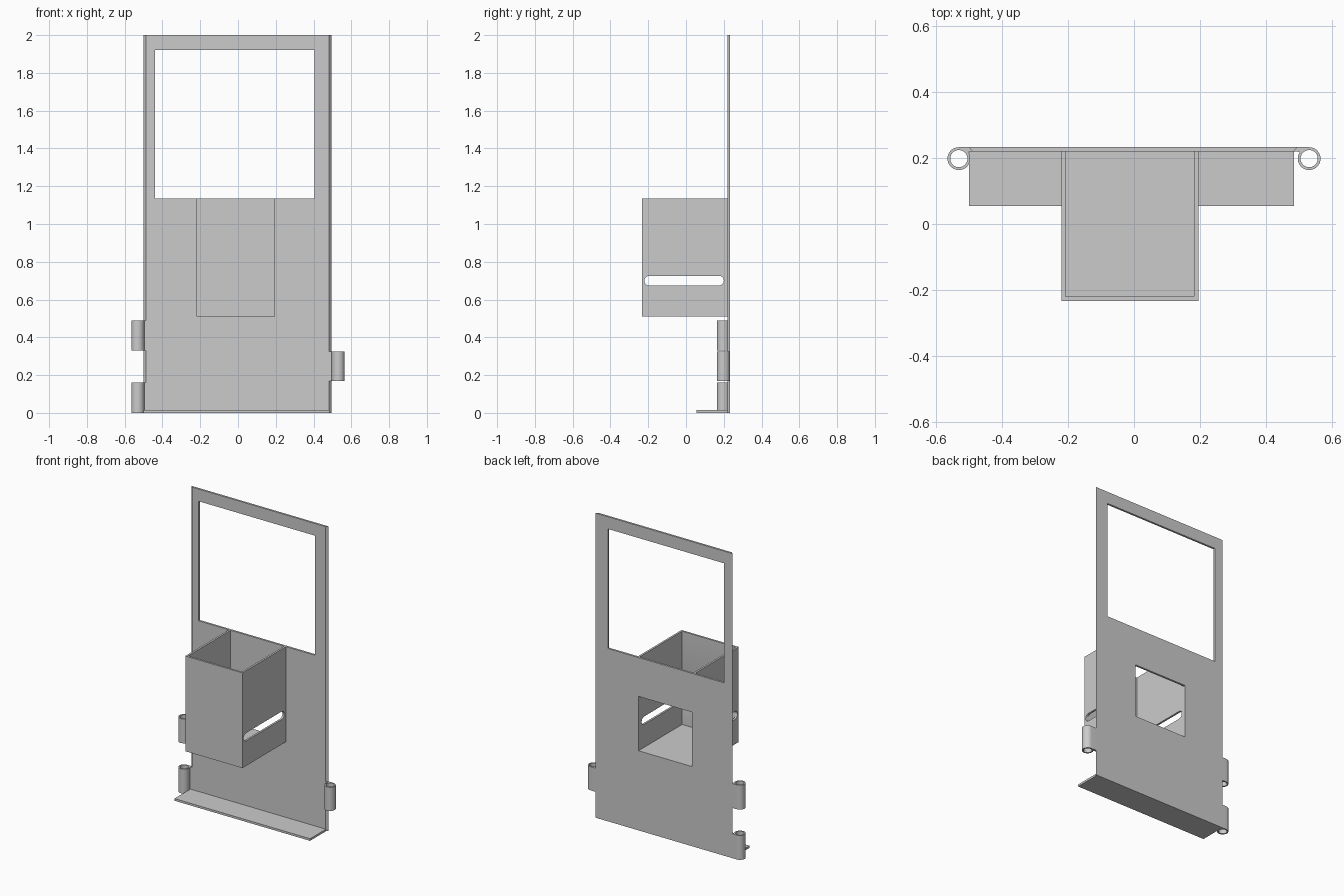
import bpy, bmesh
from math import cos, sin, radians
from mathutils import Vector

if "Cube" in bpy.data.objects:
    bpy.data.objects.remove(bpy.data.objects["Cube"])

BACK, FRONT = 0.2325, 0.219      # y of the panel's two faces


def prism(name, pts, lo, hi, axis="z"):
    """Extrude a closed 2D profile along z (xy profile) or x (yz profile)."""
    bm = bmesh.new()
    place = (lambda a, b: (a, b, lo)) if axis == "z" else (lambda a, b: (lo, a, b))
    step = Vector((0, 0, hi - lo)) if axis == "z" else Vector((hi - lo, 0, 0))
    face = bm.faces.new([bm.verts.new(place(a, b)) for a, b in pts])
    ext = bmesh.ops.extrude_face_region(bm, geom=[face], use_keep_orig=True)
    bmesh.ops.translate(bm, vec=step,
                        verts=[g for g in ext["geom"] if isinstance(g, bmesh.types.BMVert)])
    bmesh.ops.recalc_face_normals(bm, faces=bm.faces)
    me = bpy.data.meshes.new(name)
    bm.to_mesh(me)
    bm.free()
    ob = bpy.data.objects.new(name, me)
    bpy.context.collection.objects.link(ob)
    return ob


def block(name, x0, x1, y0, y1, z0, z1):
    return prism(name, [(x0, y0), (x1, y0), (x1, y1), (x0, y1)], z0, z1)


def arc(cx, cy, r, a0, a1, n):
    return [(cx + r * cos(radians(a0 + (a1 - a0) * i / n)),
             cy + r * sin(radians(a0 + (a1 - a0) * i / n))) for i in range(n + 1)]


def activate(ob):
    bpy.ops.object.select_all(action="DESELECT")
    ob.select_set(True)
    bpy.context.view_layer.objects.active = ob


def cut(ob, cutter):
    mod = ob.modifiers.new("cut", "BOOLEAN")
    mod.operation, mod.solver, mod.object = "DIFFERENCE", "EXACT", cutter
    activate(ob)
    bpy.ops.object.modifier_apply(modifier=mod.name)
    bpy.data.objects.remove(cutter)


# Back panel with slanted side edges, a window and an access opening
panel = prism("back_panel", [(-0.50, BACK), (-0.488, FRONT), (0.483, FRONT), (0.495, BACK)], 0, 2)
cut(panel, block("window_cutter", -0.44, 0.405, 0.1, 0.3, 1.135, 1.92))
cut(panel, block("opening_cutter", -0.207, 0.182, 0.1, 0.3, 0.523, 0.88))

# Bottom ledge
block("bottom_ledge", -0.50, 0.485, 0.055, FRONT, 0, 0.014)

# Open-topped pocket: hollow box with a slot through both sides
X0, X1, Y0, W = -0.22, 0.195, -0.2325, 0.013
pocket = block("pocket", X0, X1, Y0, FRONT, 0.51, 1.135)
cut(pocket, block("hollow_cutter", X0 + W, X1 - W, Y0 + W, 0.3, 0.523, 1.3))
slot = arc(0.174, 0.70, 0.026, -90, 90, 16) + arc(-0.194, 0.70, 0.026, 90, 270, 16)
cut(pocket, prism("slot_cutter", slot, -0.4, 0.4, "x"))
activate(pocket)
bpy.ops.object.shade_smooth_by_angle()


# Hinge knuckles: a bored barrel that runs into the panel
def knuckle(name, side, z0, z1):
    cx, r = 0.5305, 0.0345
    cy = BACK - r
    edge_back, edge_front = (0.50, 0.488) if side < 0 else (0.495, 0.483)
    pts = arc(-cx, cy, r, 90, 397, 44) + [(-edge_front, FRONT), (-edge_back, BACK)]
    bore = arc(-cx, cy, 0.026, 0, 352.5, 47)
    flip = lambda ps: [(-side * x, y) for x, y in ps]
    ob = prism(name, flip(pts), z0, z1)
    cut(ob, prism("bore_cutter", flip(bore), z0 - 0.1, z1 + 0.1))
    activate(ob)
    bpy.ops.object.shade_smooth_by_angle()


for name, side, z0, z1 in (("hinge_left_lower", -1, 0.0, 0.16),
                           ("hinge_left_upper", -1, 0.33, 0.49),
                           ("hinge_right", 1, 0.17, 0.325)):
    knuckle(name, side, z0, z1)
